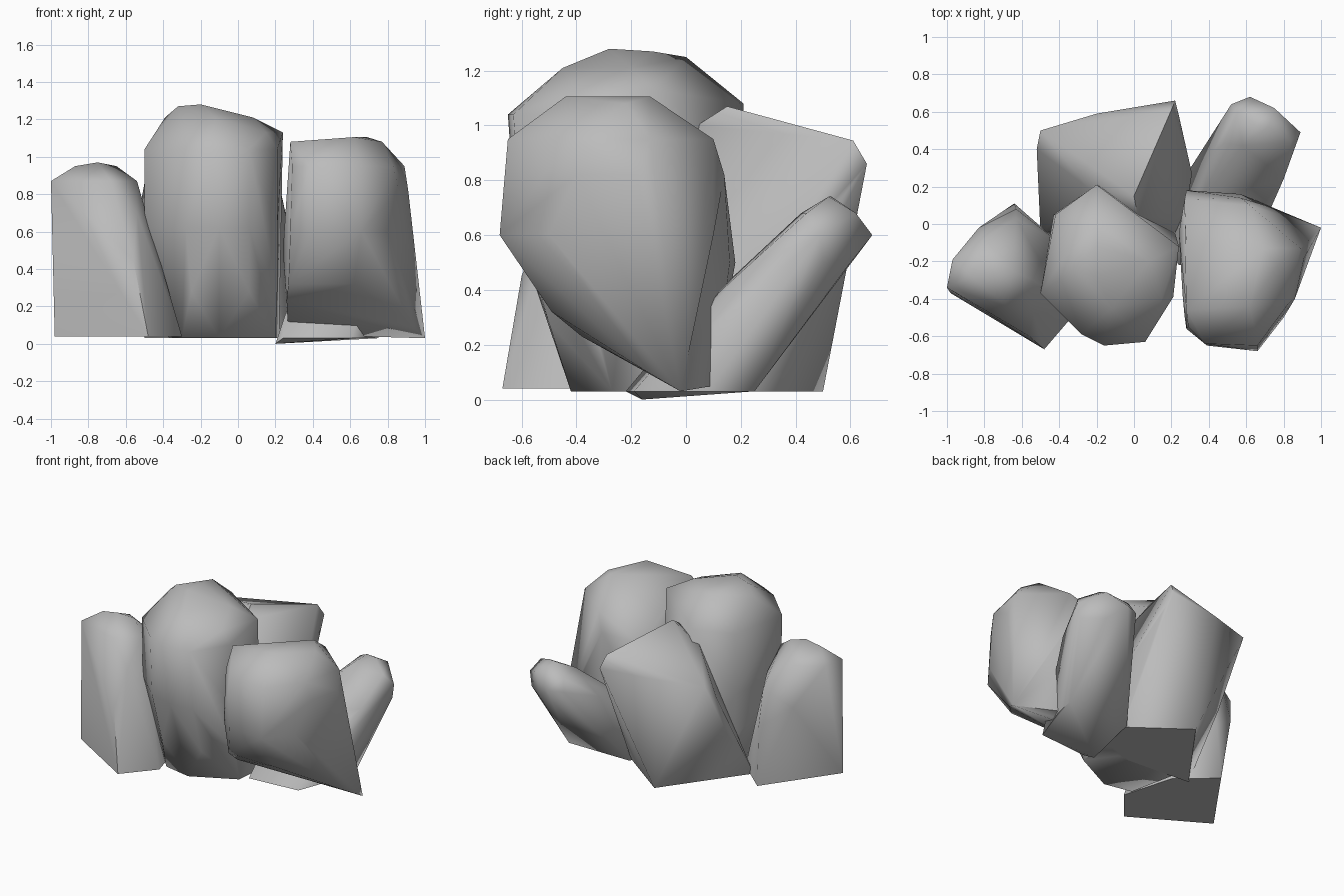
import bpy
import bmesh
from math import radians

cube = bpy.data.objects.get("Cube")
if cube:
    bpy.data.objects.remove(cube, do_unlink=True)

# One plain grey stone material
stone = bpy.data.materials.new("grey_stone")
stone.use_nodes = True
grey = (.5, .5, .5, 1)
stone.diffuse_color = grey
shader = next(n for n in stone.node_tree.nodes if n.type == "BSDF_PRINCIPLED")
shader.inputs["Base Color"].default_value = grey
shader.inputs["Roughness"].default_value = .8


def make_rock(name, sections, sharp_angle=66):
    """Wrap a convex boulder around cross-sections given as {height: [(x, y), ...]}."""
    bm = bmesh.new()
    for height, corners in sections.items():
        for x, y in corners:
            bm.verts.new((x, y, height))
    hull = bmesh.ops.convex_hull(bm, input=bm.verts[:])
    spare = {v for key in ("geom_interior", "geom_unused") for v in hull[key]
             if isinstance(v, bmesh.types.BMVert)}
    bmesh.ops.delete(bm, geom=list(spare), context="VERTS")

    # Merge nearly flat triangles, then keep only the strong creases sharp
    bmesh.ops.dissolve_limit(bm, angle_limit=radians(3), verts=bm.verts[:], edges=bm.edges[:])
    bmesh.ops.recalc_face_normals(bm, faces=bm.faces[:])
    for face in bm.faces:
        face.smooth = True
    for edge in bm.edges:
        edge.smooth = edge.calc_face_angle(0) < radians(sharp_angle)

    mesh = bpy.data.meshes.new(name)
    bm.to_mesh(mesh)
    bm.free()
    mesh.materials.append(stone)
    rock = bpy.data.objects.new(name, mesh)
    bpy.context.collection.objects.link(rock)
    return rock


# Short boulder on the model's right
make_rock("right_boulder", {
    .04: [(-.98, -.37), (-.64, .11), (-.4, -.1), (-.3, -.46), (-.48, -.67)],
    .28: [(-.44, -.52), (-.42, -.2)],
    .45: [(-.56, -.6), (-.63, .08), (-.99, -.35)],
    .6: [(-.49, -.4), (-.83, -.02)],
    .7: [(-.63, .03), (-.5, -.2), (-.54, -.48)],
    .87: [(-1, -.34), (-.97, -.19), (-.54, -.3), (-.68, -.44), (-.8, -.08)],
    .95: [(-.87, -.28), (-.65, -.25)],
    .97: [(-.75, -.28)],
})

# Tall boulder in the middle
make_rock("middle_boulder", {
    .03: [(-.3, -.38), (-.1, -.42), (.2, -.27), (.22, -.05), (-.15, .2), (-.38, 0)],
    .28: [(-.44, -.3), (-.25, -.5), (.06, -.5), (.21, -.34), (-.41, .04)],
    .62: [(-.5, -.36), (-.28, -.57), (-.1, -.62), (.06, -.6),
          (.21, -.39), (.24, -.1), (-.2, .2), (-.43, .05)],
    1.04: [(-.5, -.37), (-.28, -.59), (-.16, -.65), (.06, -.63),
           (.21, -.39), (-.42, .05)],
    1.08: [(-.2, .21)],
    1.13: [(.24, -.12), (.15, -.4)],
    1.21: [(-.39, -.2), (-.12, -.45), (.08, -.2)],
    1.25: [(-.2, 0)],
    1.27: [(-.32, -.24), (-.2, -.12)],
    1.28: [(-.2, -.28)],
})

# Forward-leaning boulder on the model's left, tapering down to a pointed foot
make_rock("left_boulder", {
    .03: [(1, -.02)],
    .05: [(.68, .1), (.27, .08), (.27, 0)],
    .1: [(.93, -.14)],
    .23: [(.26, -.38)],
    .32: [(.27, -.49), (.62, -.49)],
    .5: [(.24, -.05), (.28, .18), (.57, .16)],
    .6: [(.28, -.56), (.39, -.65), (.66, -.68), (.8, -.5), (.84, -.36), (.7, .1)],
    .82: [(.91, -.18), (.86, -.4), (.83, -.05), (.27, .13), (.57, .14)],
    .95: [(.28, -.1), (.62, .1), (.89, -.13), (.83, -.42), (.66, -.65),
          (.38, -.64), (.29, -.55)],
    1.08: [(.28, -.46), (.77, -.22)],
    1.105: [(.62, -.44), (.69, -.13)],
})

# Small boulder leaning outwards at the back
make_rock("back_left_boulder", {
    0: [(.2, -.16)],
    .03: [(.24, -.22), (.61, -.19), (.71, .08), (.75, .25), (.27, .25)],
    .15: [(.25, -.12), (.68, 0)],
    .25: [(.7, .1)],
    .4: [(.36, .12), (.71, .13)],
    .5: [(.8, .24), (.87, .5), (.74, .6), (.42, .38)],
    .6: [(.62, .68), (.52, .64), (.89, .49), (.48, .43)],
    .68: [(.75, .62), (.55, .6), (.84, .44), (.58, .42)],
    .74: [(.65, .53), (.72, .52)],
})

# Broad slanted boulder at the back
make_rock("back_boulder", {
    .03: [(-.5, -.05), (-.1, .5), (.28, .22), (.27, .03), (.18, -.1)],
    .43: [(.31, .27), (-.5, .25)],
    .75: [(-.52, .4), (.24, .58)],
    .86: [(-.5, .5), (-.2, .59), (.22, .66)],
    .945: [(.2, .61)],
    .97: [(-.24, .19)],
    1: [(.02, .04)],
    1.07: [(0, .15)],
})
